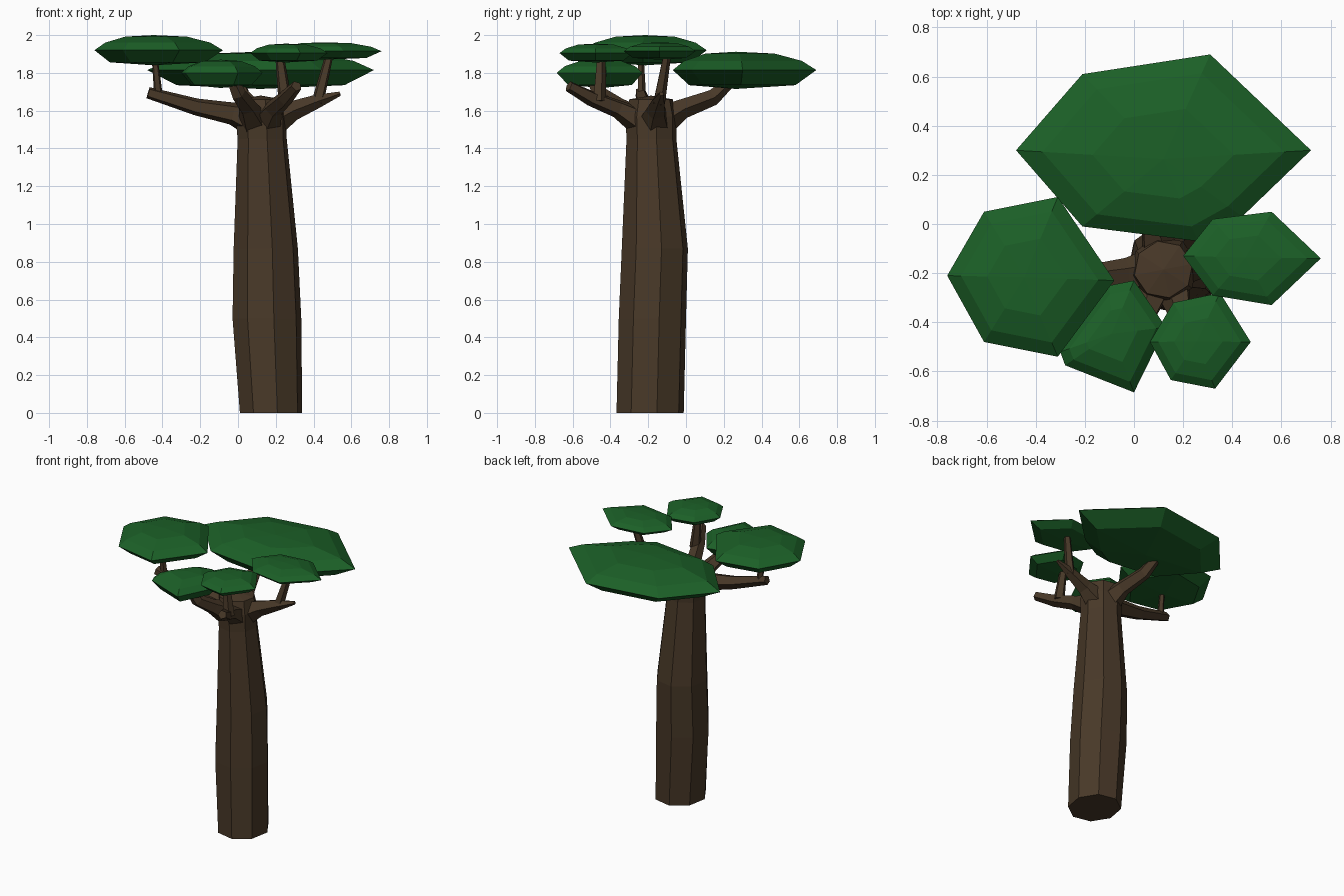
import bpy, bmesh, math
from mathutils import Vector

if "Cube" in bpy.data.objects:
    bpy.data.objects.remove(bpy.data.objects["Cube"])


def material(name, rgb):
    m = bpy.data.materials.new(name)
    m.diffuse_color = (*rgb, 1)
    m.use_nodes = True
    m.node_tree.nodes["Principled BSDF"].inputs["Base Color"].default_value = m.diffuse_color
    return m


BARK = material("bark", (0.065, 0.040, 0.021))
LEAF = material("leaf", (0.011, 0.115, 0.020))


def loft(name, rings, mat, start=None, end=None):
    """Skin equal-length rings of points; ends close flat or to an apex."""
    bm = bmesh.new()
    rows = [[bm.verts.new(p) for p in ring] for ring in rings]
    n = len(rows[0])
    for a, b in zip(rows, rows[1:]):
        for i in range(n):
            j = (i + 1) % n
            bm.faces.new((a[i], a[j], b[j], b[i]))
    for row, apex in ((rows[0], start), (rows[-1], end)):
        if apex is None:
            bm.faces.new(row)
        else:
            v = bm.verts.new(apex)
            for i in range(n):
                bm.faces.new((row[i], row[(i + 1) % n], v))
    bmesh.ops.recalc_face_normals(bm, faces=bm.faces)
    me = bpy.data.meshes.new(name)
    bm.to_mesh(me)
    bm.free()
    me.materials.append(mat)
    ob = bpy.data.objects.new(name, me)
    bpy.context.collection.objects.link(ob)
    return ob


def branch(name, path, sides=5):
    """Tapered tube; path entries are (x, y, z, radius)."""
    pts = [Vector(p[:3]) for p in path]
    rings = []
    for i, p in enumerate(pts):
        d = (pts[min(i + 1, len(pts) - 1)] - pts[max(i - 1, 0)]).normalized()
        ref = Vector((0.31, 0.95, 0)) if abs(d.z) > 0.95 else Vector((0, 0, 1))
        u = d.cross(ref).normalized()
        v = u.cross(d)
        r = path[i][3]
        rings.append([p + r * (u * math.cos(t) + v * math.sin(t))
                      for t in (2 * math.pi * k / sides for k in range(sides))])
    return loft(name, rings, BARK)


def canopy(name, outline, low, mid, high):
    """Flattened faceted leaf cushion from its plan outline."""
    n = len(outline)
    cx = sum(p[0] for p in outline) / n
    cy = sum(p[1] for p in outline) / n

    def ring(s, z):
        return [(cx + (x - cx) * s, cy + (y - cy) * s, z) for x, y in outline]

    t = high - mid
    b = mid - low
    rings = [ring(0.74, low + b * 0.2), ring(1, mid),
             ring(0.82, mid + t * 0.5), ring(0.48, high - t * 0.1)]
    return loft(name, rings, LEAF, (cx, cy, low), (cx, cy, high))


# Trunk: z, centre x, centre y, half width x, half width y
sections = [(0, 0.175, -0.19, 0.165, 0.178), (0.5, 0.153, -0.178, 0.182, 0.178),
            (0.87, 0.147, -0.165, 0.170, 0.175), (1.45, 0.128, -0.183, 0.130, 0.132),
            (1.57, 0.122, -0.185, 0.135, 0.135), (1.66, 0.12, -0.185, 0.118, 0.115)]
rings = []
for z, cx, cy, rx, ry in sections:
    angles = [2 * math.pi * k / 8 + 0.2 for k in range(8)]
    rings.append([(cx + rx * 1.02 * math.cos(a), cy + ry * 1.02 * math.sin(a), z) for a in angles])
loft("trunk", rings, BARK, end=(0.12, -0.185, 1.68))

# Main branches
branch("left_branch", [(0.08, -0.19, 1.55, 0.095), (-0.03, -0.2, 1.585, 0.062),
                       (-0.22, -0.22, 1.62, 0.047), (-0.475, -0.24, 1.695, 0.032)])
branch("right_branch", [(0.16, -0.17, 1.53, 0.095), (0.29, -0.16, 1.60, 0.055),
                        (0.42, -0.145, 1.65, 0.038), (0.54, -0.13, 1.69, 0.012)])
branch("back_branch", [(0.11, -0.14, 1.54, 0.09), (0.08, -0.02, 1.61, 0.055),
                       (0.03, 0.14, 1.67, 0.045), (0.0, 0.24, 1.76, 0.03)])
branch("front_right_branch", [(0.15, -0.22, 1.53, 0.085), (0.19, -0.36, 1.61, 0.05),
                              (0.25, -0.5, 1.665, 0.042), (0.31, -0.62, 1.73, 0.03)])
branch("front_left_branch", [(0.09, -0.23, 1.53, 0.085), (0.05, -0.36, 1.62, 0.05),
                             (0.0, -0.46, 1.69, 0.042), (-0.04, -0.5, 1.79, 0.03)])

# Upright twigs carrying the canopies
branch("left_twig", [(-0.42, -0.235, 1.67, 0.024), (-0.44, -0.24, 1.87, 0.017)])
branch("right_twig", [(0.42, -0.145, 1.64, 0.034), (0.485, -0.1, 1.90, 0.022)])
branch("front_right_twig", [(0.25, -0.46, 1.65, 0.038), (0.22, -0.45, 1.89, 0.024)])

# Leaf canopies
canopy("back_canopy", [(-0.48, 0.3), (-0.21, 0.61), (0.31, 0.69), (0.72, 0.3),
                       (0.44, 0.03), (0.26, -0.07), (-0.21, -0.01)], 1.715, 1.815, 1.912)
canopy("left_canopy", [(-0.76, -0.21), (-0.61, 0.05), (-0.31, 0.11), (-0.08, -0.23),
                       (-0.31, -0.54), (-0.61, -0.48)], 1.84, 1.92, 2.0)
canopy("front_left_canopy", [(-0.30, -0.52), (-0.10, -0.25), (0.0, -0.23), (0.13, -0.42),
                             (0.0, -0.685), (-0.28, -0.575)], 1.72, 1.80, 1.87)
canopy("front_right_canopy", [(0.065, -0.48), (0.16, -0.32), (0.35, -0.28), (0.475, -0.48),
                              (0.33, -0.67), (0.15, -0.635)], 1.855, 1.905, 1.955)
canopy("right_canopy", [(0.2, -0.13), (0.32, 0.02), (0.56, 0.05), (0.76, -0.14),
                        (0.56, -0.33), (0.32, -0.29)], 1.87, 1.915, 1.962)
